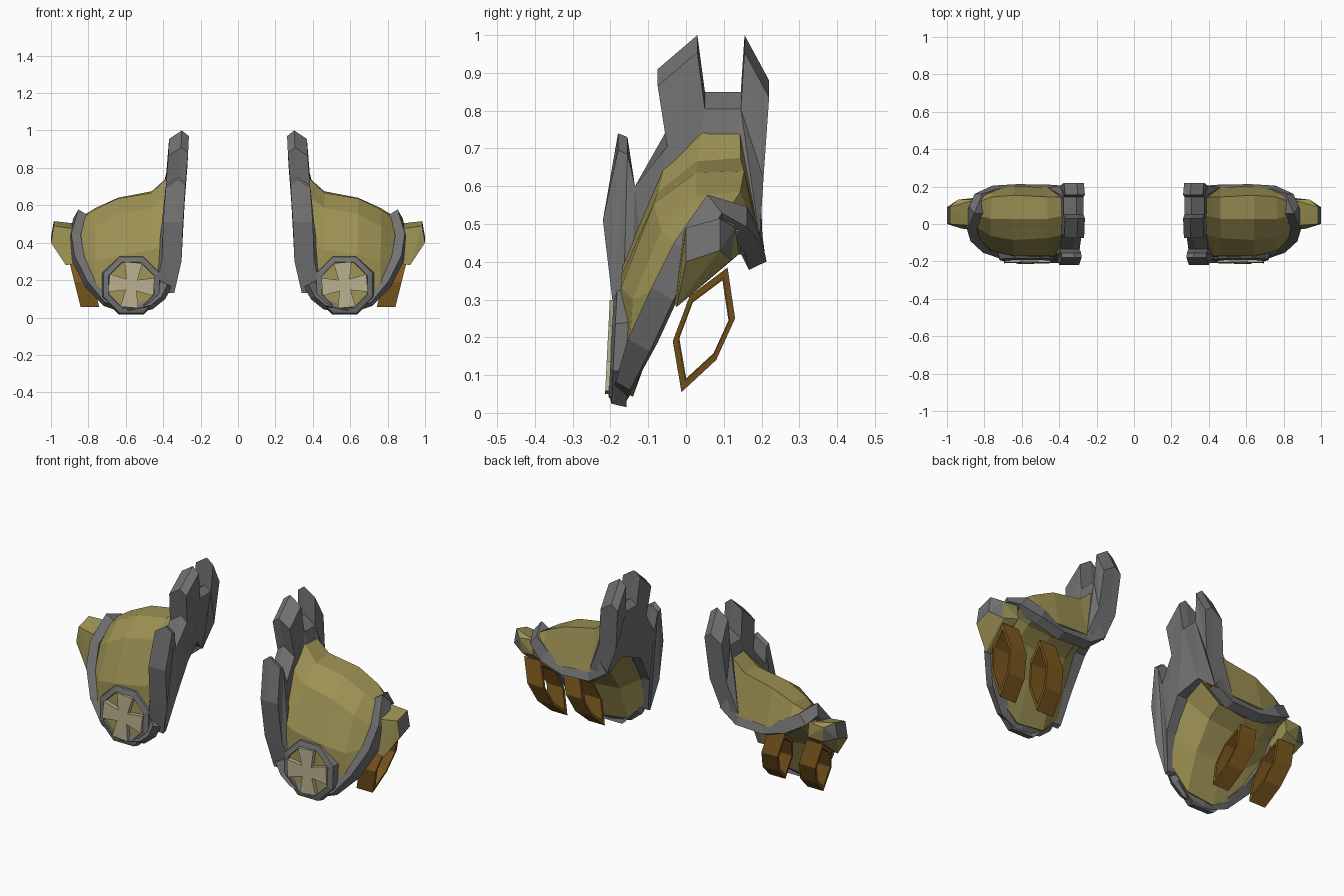
import bpy, bmesh, math
from mathutils import Vector

if "Cube" in bpy.data.objects:
    bpy.data.objects.remove(bpy.data.objects["Cube"])


def material(name, rgb):
    m = bpy.data.materials.new(name)
    m.diffuse_color = (*rgb, 1)
    m.use_nodes = True
    m.node_tree.nodes["Principled BSDF"].inputs["Base Color"].default_value = m.diffuse_color
    return m


STEEL = material("grey steel", (0.165, 0.165, 0.168))
OLIVE = material("olive plate", (0.335, 0.285, 0.088))
BRONZE = material("bronze strap", (0.205, 0.10, 0.014))
CREAM = material("cream emblem", (0.47, 0.42, 0.27))


def finish(name, bm, mats):
    """Turn a bmesh into an object mirrored to the other shoulder."""
    bmesh.ops.recalc_face_normals(bm, faces=bm.faces)
    me = bpy.data.meshes.new(name)
    bm.to_mesh(me)
    bm.free()
    for m in mats:
        me.materials.append(m)
    ob = bpy.data.objects.new(name, me)
    bpy.context.collection.objects.link(ob)
    mod = ob.modifiers.new("other shoulder", 'MIRROR')
    mod.use_mirror_merge = False
    return ob


def loft(bm, rows, closed_rows=True, loop=False):
    """Join rows of points with quads; cap the ends unless looped."""
    vs = [[bm.verts.new(p) for p in r] for r in rows]
    n, k = len(vs), len(vs[0])
    for i in range(n if loop else n - 1):
        a, b = vs[i], vs[(i + 1) % n]
        for j in range(k if closed_rows else k - 1):
            j2 = (j + 1) % k
            bm.faces.new((a[j], a[j2], b[j2], b[j]))
    if closed_rows and not loop:
        bm.faces.new(vs[0])
        bm.faces.new(vs[-1])


def plate(name, profiles, thickness):
    """Curved olive sheet through front-to-rear profiles (y, z) at each x."""
    bm = bmesh.new()
    loft(bm, [[(x, y, z) for y, z in pr] for x, pr in profiles.items()], closed_rows=False)
    ob = finish(name, bm, [OLIVE])
    sol = ob.modifiers.new("thickness", 'SOLIDIFY')
    sol.thickness = thickness
    sol.offset = 0


# Curved outer shell
plate("shell_plate", {
    0.36: [(-.17, .20), (-.155, .42), (-.05, .66), (.05, .755), (.14, .755), (.185, .50)],
    0.46: [(-.175, .09), (-.165, .36), (-.07, .58), (.03, .66), (.14, .67), (.19, .45)],
    0.64: [(-.175, .06), (-.165, .33), (-.08, .55), (.03, .63), (.15, .635), (.195, .44)],
    0.76: [(-.145, .14), (-.135, .30), (-.06, .48), (.03, .57), (.14, .58), (.185, .46)],
    0.84: [(-.085, .25), (-.06, .33), (-.01, .43), (.05, .51), (.11, .53), (.155, .49)],
}, 0.014)

# Underside closing the shell from the bottom tip to the rear rim
plate("shell_underside", {
    0.355: [(-.15, .18), (-.11, .33), (-.03, .49), (.09, .54), (.18, .48)],
    0.46: [(-.147, .065), (-.08, .26), (.02, .40), (.10, .45), (.175, .43)],
    0.62: [(-.145, .045), (-.07, .25), (.02, .38), (.10, .43), (.175, .42)],
    0.76: [(-.12, .13), (-.065, .27), (.02, .38), (.10, .44), (.175, .46)],
    0.84: [(-.085, .24), (-.04, .33), (.02, .42), (.09, .47), (.15, .49)],
}, 0.01)

# Steel rim swept along the bottom, outer and rear edges of the shell
path = [Vector(p) for p in [
    (.385, -.175, .18), (.415, -.175, .12), (.47, -.175, .075), (.58, -.172, .05),
    (.70, -.155, .09), (.79, -.115, .19), (.855, -.055, .32), (.872, 0, .43),
    (.845, .075, .54), (.82, .14, .51), (.74, .172, .46), (.62, .175, .42),
    (.46, .175, .43), (.37, .175, .50)]]
centre = Vector((.58, .0, .33))
rows = []
for i, p in enumerate(path):
    t = (path[min(i + 1, len(path) - 1)] - path[max(i - 1, 0)]).normalized()
    a = p - centre
    a = (a - t * a.dot(t)).normalized()
    b = t.cross(a)
    depth = .022 if i < 5 else .034
    rows.append([p + a * .026 * s + b * depth * q
                 for s, q in ((-1, -1), (1, -1), (1, 1), (-1, 1))])
bm = bmesh.new()
loft(bm, rows)
finish("steel_rim", bm, [STEEL])

# Inner collar: horned arch plate with sloped upper edges
outline = [(-.17, .13), (-.195, .30), (-.22, .51), (-.18, .74), (-.155, .73), (-.135, .60),
           (-.05, .75), (-.075, .91), (.03, 1.0), (.05, .85), (.145, .85), (.155, 1.0),
           (.22, .88), (.205, .62), (.195, .46), (.10, .54), (-.02, .49), (-.11, .33), (-.15, .14)]


def collar_x(y, z):
    """Lean of the collar; its rear foot curls outward into the rim."""
    curl = .06 * max(0, min(1, (.62 - z) / .16)) if y > .05 else 0
    keys = [(0, .42), (.15, .39), (.30, .355), (.5, .347), (.7, .34), (.8, .325), (1.01, .315)]
    for (z0, x0), (z1, x1) in zip(keys, keys[1:]):
        if z <= z1:
            return x0 + (x1 - x0) * (z - z0) / (z1 - z0) + curl


bm = bmesh.new()
loft(bm, [[(collar_x(y, z) + d, y, z - (drop if z > .63 else 0))
           for y, z in outline]
          for d, drop in ((-.053, .03), (-.015, 0), (.053, .045))])
bmesh.ops.triangulate(bm, faces=[f for f in bm.faces if len(f.verts) > 4])
finish("horned_collar", bm, [STEEL])

# Outer spur: faceted wedge with a steel end face
bm = bmesh.new()
for p in [(.85, -.01, .47), (.85, .13, .50), (.85, -.03, .29), (.85, .14, .42),
          (.94, .13, .49), (.985, .0, .49), (.985, .09, .515), (1, 0, .40),
          (1, .09, .43), (.92, -.025, .28), (.93, .12, .405)]:
    bm.verts.new(p)
bmesh.ops.convex_hull(bm, input=bm.verts)
bmesh.ops.recalc_face_normals(bm, faces=bm.faces)
for f in bm.faces:
    n = f.normal
    if n.z > -.3 and (n.x > .85 or (n.x > .4 and n.y > .4)):
        f.material_index = 1
finish("outer_spur", bm, [OLIVE, STEEL])

# Two bronze strap loops hanging under the shell
loop = [(-.035, .19), (-.012, .055), (.08, .14), (.13, .25), (.11, .385), (.01, .31)]
cy, cz = .047, .225
for name, x0, size in (("outer_strap_loop", .745, 1), ("inner_strap_loop", .51, .96)):
    rows = []
    for y, z in loop:
        def ring(s):
            return cy + (y - cy) * s * size, cz + (z - cz) * s * size
        (yo, zo), (yi, zi) = ring(1), ring(.82)
        rows.append([(x0 + (q - .07) * .25 + d, p, q)
                     for p, q, d in ((yo, zo, 0), (yo, zo, .10), (yi, zi, .10), (yi, zi, 0))])
    bm = bmesh.new()
    loft(bm, rows, loop=True)
    finish(name, bm, [BRONZE])

# Round emblem on the lower front
EX, EZ = .57, .174


def on_front(r, ang, y):
    z = r * math.sin(ang)
    return (EX + r * math.cos(ang), y + z * .05, EZ + z)


angles = [math.pi * (i + .5) / 4 for i in range(8)]
bm = bmesh.new()
loft(bm, [[on_front(r, a, y) for r, y in
           ((.172, -.15), (.162, -.19), (.132, -.198), (.126, -.165))] for a in angles], loop=True)
finish("emblem_ring", bm, [STEEL])

bm = bmesh.new()
loft(bm, [[on_front(.14, a, y) for a in angles] for y in (-.165, -.185)])
finish("emblem_backing", bm, [OLIVE])

# Flared cross: a square hub and four widening arms
bm = bmesh.new()
q = math.pi / 4
shapes = [[(.042, q + 2 * q * i) for i in range(4)]]
for i in range(4):
    shapes.append([(.042, -q), (.13, -.38), (.13, .38), (.042, q)])
    shapes[-1] = [(r, a + 2 * q * i) for r, a in shapes[-1]]
for shape in shapes:
    loft(bm, [[on_front(r, a + math.radians(5), y) for r, a in shape] for y in (-.18, -.208)])
finish("emblem_cross", bm, [CREAM])
